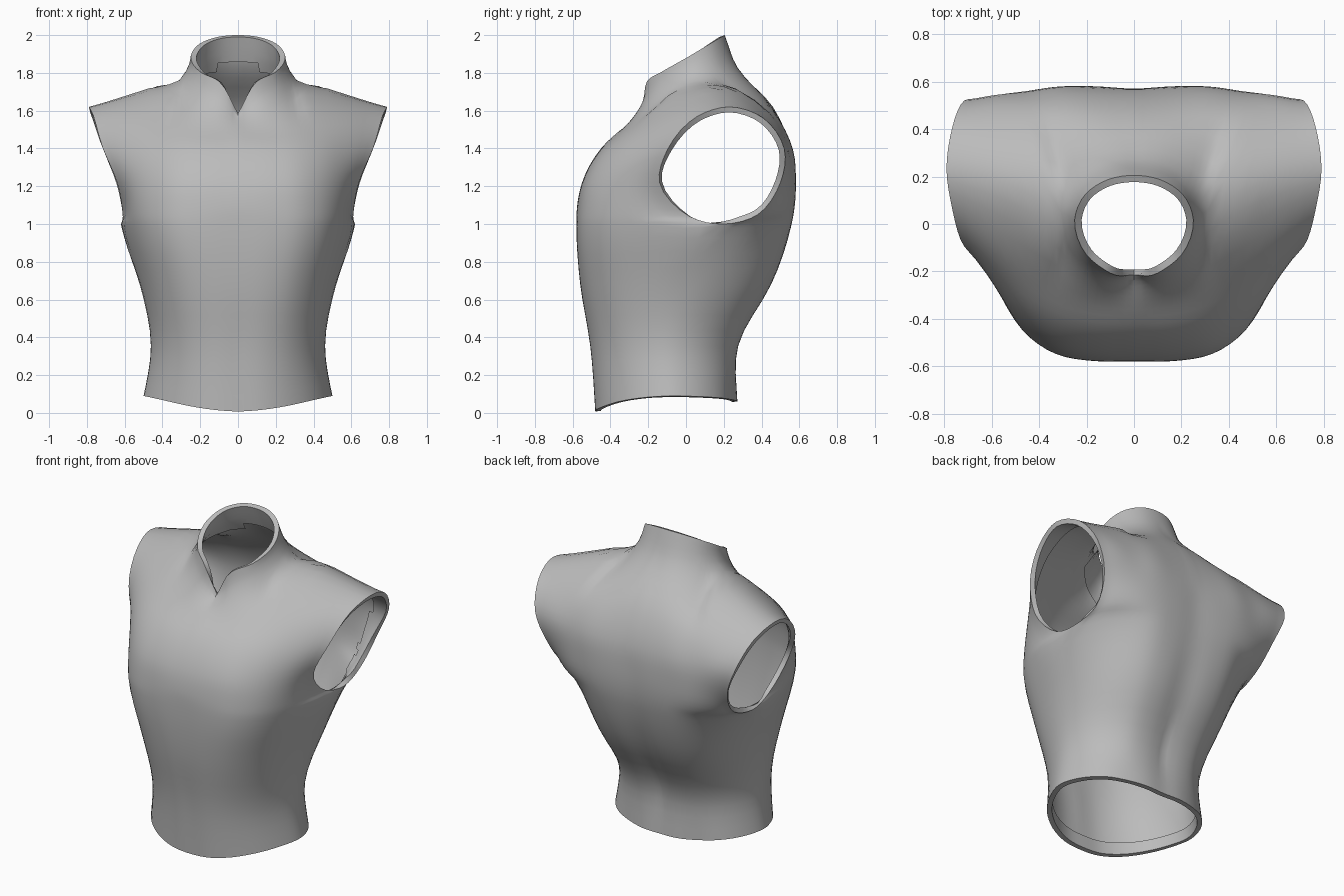
import bpy, bmesh
from mathutils import Vector as V

if "Cube" in bpy.data.objects:
    bpy.data.objects.remove(bpy.data.objects["Cube"])

STEPS = 4  # subdivisions between guide points

# Guide rows, centre to side: (z at centre, z at side, [(x, y), ...])
FRONT = [
    (.008, .09, [(0, -.48), (.13, -.475), (.26, -.43), (.37, -.35), (.46, -.22), (.5, -.08)]),
    (.35, .35, [(0, -.505), (.13, -.5), (.26, -.45), (.36, -.36), (.43, -.23), (.46, -.08)]),
    (.68, .68, [(0, -.56), (.15, -.555), (.29, -.515), (.41, -.41), (.49, -.23), (.52, 0)]),
    (1.0, 1.0, [(0, -.58), (.17, -.578), (.33, -.55), (.47, -.45), (.58, -.22), (.62, .2)]),
    (1.09, 1.04, [(0, -.577), (.17, -.573), (.33, -.545), (.47, -.45), (.57, -.27), (.61, .02)]),
    (1.22, 1.22, [(0, -.55), (.17, -.547), (.32, -.52), (.45, -.44), (.56, -.31), (.64, -.14)]),
    (1.40, 1.40, [(0, -.45), (.16, -.445), (.30, -.42), (.44, -.35), (.58, -.23), (.715, -.095)]),
    (1.51, 1.57, [(0, -.33), (.13, -.32), (.25, -.29), (.37, -.23), (.56, -.11), (.765, .06)]),
]
BACK = [
    (.06, .09, [(0, .27), (.12, .27), (.24, .24), (.36, .18), (.46, .06), (.5, -.08)]),
    (.35, .35, [(0, .26), (.12, .27), (.24, .25), (.34, .18), (.42, .07), (.46, -.08)]),
    (.68, .68, [(0, .44), (.14, .455), (.28, .43), (.39, .35), (.48, .2), (.52, 0)]),
    (1.0, 1.0, [(0, .55), (.15, .56), (.3, .55), (.43, .49), (.55, .38), (.62, .2)]),
    (1.1, 1.05, [(0, .565), (.15, .575), (.3, .57), (.43, .535), (.55, .46), (.61, .38)]),
    (1.22, 1.22, [(0, .57), (.15, .58), (.31, .58), (.44, .56), (.56, .53), (.645, .50)]),
    (1.38, 1.40, [(0, .56), (.15, .565), (.31, .57), (.45, .55), (.59, .54), (.715, .52)]),
    (1.62, 1.56, [(0, .46), (.14, .46), (.28, .46), (.42, .455), (.6, .43), (.765, .41)]),
]
# Shoulder seam (shared), neckline and collar rim
SHOULDER = [(.285, .04, 1.79), (.53, .17, 1.705), (.79, .23, 1.62)]
NECK_F = [(0, -.24, 1.57), (.11, -.225, 1.66), (.22, -.135, 1.735)]
NECK_B = [(0, .27, 1.83), (.12, .255, 1.825), (.235, .17, 1.81)]
RIM_SIDE = [(.25, .02, 1.89)]
RIM_F = [(0, -.215, 1.585), (.1, -.207, 1.755), (.2, -.13, 1.805)]
RIM_B = [(0, .205, 2.0), (.11, .187, 1.99), (.205, .125, 1.953)]


def beyond(a, b):
    """Point past a, continuing the line from b."""
    return 2 * a - b


def spline(pts, before, after):
    """Smooth curve through unevenly spaced points, with given end neighbours."""
    p = [before] + pts + [after]
    d = [max((b - a).length, 1e-4) for a, b in zip(p, p[1:])]
    tan = [None] + [((p[i] - p[i - 1]) / d[i - 1] * d[i] + (p[i + 1] - p[i]) / d[i] * d[i - 1])
                    / (d[i - 1] + d[i]) for i in range(1, len(p) - 1)]
    out = []
    for i in range(1, len(p) - 2):
        for k in range(STEPS):
            t = k / STEPS
            out.append(p[i] * (2 * t**3 - 3 * t**2 + 1) + p[i + 1] * (3 * t**2 - 2 * t**3)
                       + tan[i] * d[i] * (t**3 - 2 * t**2 + t) + tan[i + 1] * d[i] * (t**3 - t**2))
    return out + [pts[-1].copy()]


def guide(rows, neck, rim):
    g = [[V((x, y, z0 + (z1 - z0) * (i / 5) ** 2 * (3 - .4 * i))) for i, (x, y) in enumerate(xy)]
         for z0, z1, xy in rows]
    g.append([V(p) for p in neck + SHOULDER])
    g.append([V(p) for p in rim + RIM_SIDE])
    return g


def across(g, other, notch):
    """Sample each row from centre to side, continuing over the seams."""
    out = []
    for j, row in enumerate(g):
        start = V((-row[1].x, row[1].y, row[1].z))
        if j >= 8:
            if notch:
                start = beyond(row[0], row[1])
            line = spline(row[:4], start, other[j][2])
            if j == 8:
                line += spline(row[3:], beyond(row[3], row[4]), beyond(row[5], row[4]))[1:]
            out.append(line)
        else:
            out.append(spline(row, start, other[j][4] if j < 4 else beyond(row[5], row[4])))
    return out


def add_panel(bm, rows, other, flip):
    """Sample columns upward; collar columns run on to the rim."""
    cols = []
    last = len(rows[0]) - 1
    for i in range(last + 1):
        pts = [r[i] for r in (rows if i < 3 * STEPS else rows[:9])]
        low = beyond(pts[0], pts[1])
        if i < 3 * STEPS:
            line = spline(pts, low, beyond(pts[-1], pts[-2]))
        elif i == last:  # side seam, then armhole edge
            line = spline(pts[:4], low, beyond(pts[3], pts[2]))
            line += spline(pts[3:], other[4][i], other[7][i])[1:]
        else:
            line = spline(pts, low, other[7][i])
            if i == 3 * STEPS:  # side of the collar
                line += [pts[8].lerp(rows[9][i], k / STEPS) for k in range(1, STEPS + 1)]
        cols.append([bm.verts.new(p) for p in line])
    for a, b in zip(cols, cols[1:]):
        for j in range(min(len(a), len(b)) - 1):
            q = [a[j], b[j], b[j + 1], a[j + 1]]
            bm.faces.new(q[::-1] if flip else q)


def soften(bm, times, rule):
    """Relax inner points, leaving all open edges and the centre line."""
    verts = [v for v in bm.verts if not v.is_boundary and v.co.x > .01 and rule(v.co)]
    for _ in range(times):
        bmesh.ops.smooth_vert(bm, verts=verts, factor=.4,
                              use_axis_x=True, use_axis_y=True, use_axis_z=True)


gf, gb = guide(FRONT, NECK_F, RIM_F), guide(BACK, NECK_B, RIM_B)
front, back = across(gf, gb, True), across(gb, gf, False)
bm = bmesh.new()
add_panel(bm, front, back, False)
add_panel(bm, back, front, True)
bmesh.ops.remove_doubles(bm, verts=bm.verts, dist=.001)
soften(bm, 3, lambda c: True)
soften(bm, 7, lambda c: (c - V(SHOULDER[0])).length < .17)       # neck side
soften(bm, 4, lambda c: (c - V((.6, .15, 1.0))).length < .2)     # underarm

mesh = bpy.data.meshes.new("sleeveless_top")
bm.to_mesh(mesh)
bm.free()
top = bpy.data.objects.new("sleeveless_top", mesh)
bpy.context.collection.objects.link(top)

grey = bpy.data.materials.new("cloth grey")
grey.diffuse_color = (.5, .5, .5, 1)
grey.use_nodes = True
grey.node_tree.nodes["Principled BSDF"].inputs["Base Color"].default_value = grey.diffuse_color
mesh.materials.append(grey)

bpy.context.view_layer.objects.active = top
top.select_set(True)

# Other half
mir = top.modifiers.new("mirror", 'MIRROR')
mir.use_clip = True
mir.merge_threshold = .001
bpy.ops.object.modifier_apply(modifier="mirror")

# Facings: only a band near each open edge is doubled
bm = bmesh.new()
bm.from_mesh(mesh)
edge = [v.co.copy() for v in bm.verts if v.is_boundary]
count = len(bm.faces)
banded = []
for f in bm.faces:
    c = f.calc_center_median()
    reach = .16 if c.z > 1.6 and abs(c.x) < .3 else .1
    banded.append(min((c - e).length for e in edge) < reach)
bm.free()

sol = top.modifiers.new("thickness", 'SOLIDIFY')
sol.thickness = .03
sol.offset = -1
bpy.ops.object.modifier_apply(modifier="thickness")

bm = bmesh.new()
bm.from_mesh(mesh)
bm.faces.ensure_lookup_table()
lining = [bm.faces[count + i] for i in range(count) if not banded[i]]
bmesh.ops.delete(bm, geom=lining, context='FACES')
bm.to_mesh(mesh)
bm.free()

bpy.ops.object.shade_smooth_by_angle(angle=.9)
